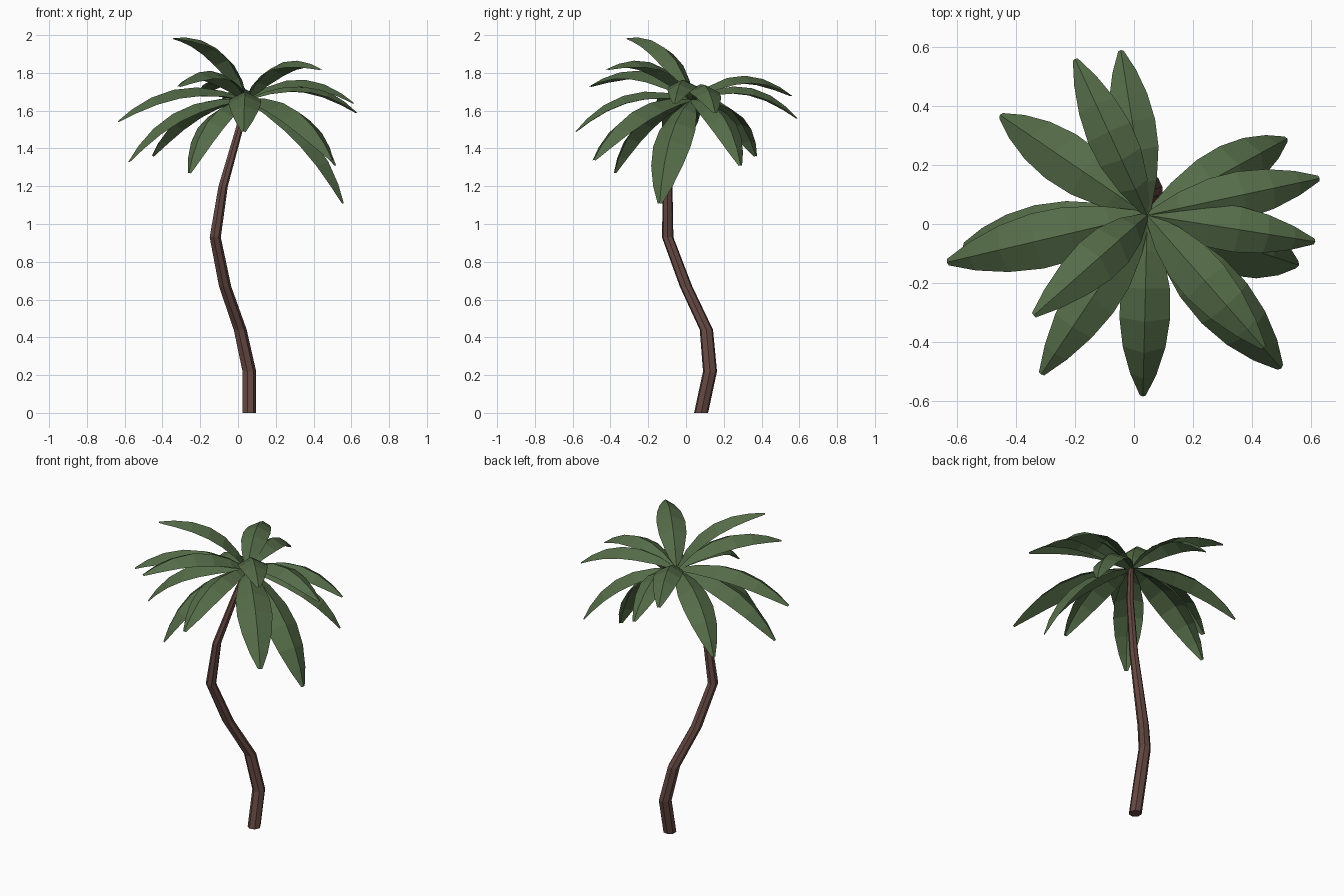
import bpy, bmesh, math
from mathutils import Vector

if "Cube" in bpy.data.objects:
    bpy.data.objects.remove(bpy.data.objects["Cube"])


def material(name, color):
    m = bpy.data.materials.new(name)
    m.diffuse_color = (*color, 1)
    m.use_nodes = True
    m.node_tree.nodes["Principled BSDF"].inputs["Base Color"].default_value = m.diffuse_color
    return m


def finish(bm, name, mat):
    mesh = bpy.data.meshes.new(name)
    bm.to_mesh(mesh)
    bm.free()
    mesh.materials.append(mat)
    ob = bpy.data.objects.new(name, mesh)
    bpy.context.collection.objects.link(ob)
    return ob


bark = material("bark", (0.13, 0.065, 0.055))
green = material("leaf_green", (0.09, 0.15, 0.065))

# Trunk: bent low-poly tube, (x, y, z, radius) at each ring
SIDES = 7
path = [(0.058, 0.08, 0, 0.038), (0.058, 0.127, 0.22, 0.038),
        (0.01, 0.108, 0.44, 0.036), (-0.07, 0.0, 0.67, 0.034),
        (-0.122, -0.097, 0.93, 0.031), (-0.08, -0.097, 1.2, 0.026),
        (0.005, -0.03, 1.5, 0.021), (0.045, 0.025, 1.66, 0.017)]
bm = bmesh.new()
rings = []
for x, y, z, r in path:
    angles = [2 * math.pi * i / SIDES for i in range(SIDES)]
    rings.append([bm.verts.new((x + r * math.cos(a), y + r * math.sin(a), z)) for a in angles])
for lo, hi in zip(rings, rings[1:]):
    for i in range(SIDES):
        j = (i + 1) % SIDES
        bm.faces.new((lo[i], lo[j], hi[j], hi[i]))
bm.faces.new(rings[0][::-1])
bm.faces.new(rings[-1])
finish(bm, "trunk", bark)

# Leaf outline: (position along the leaf, share of full half width)
OUTLINE = [(0, 0.15), (0.17, 0.66), (0.36, 0.96), (0.54, 1.0), (0.72, 0.84), (0.88, 0.52), (1, 0.12)]
CROWN = Vector((0.045, 0.03, 1.66))


def leaf(name, tip):
    """Arched leaf folded along its midrib, from the crown to the tip."""
    chord = Vector(tip) - CROWN
    length = chord.length
    along = chord.normalized()
    side = Vector((0, 0, 1)).cross(along).normalized()
    up = along.cross(side)
    sag = 0.115
    half = 0.135 * length
    bm = bmesh.new()
    rows = []
    for t, w in OUTLINE:
        mid = CROWN + chord * t + up * (4 * sag * t * (1 - t))
        tangent = (chord + up * (4 * sag * (1 - 2 * t))).normalized()
        normal = tangent.cross(side)
        rows.append([bm.verts.new(mid + side * (s * w * half) - normal * (abs(s) * 0.5 * w * half))
                     for s in (1, 0, -1)])
    for a, b in zip(rows, rows[1:]):
        for k in (0, 1):
            bm.faces.new((a[k], a[k + 1], b[k + 1], b[k]))
    finish(bm, name, green)


# Crown: fifteen leaves given by their tips
tips = [(-0.2, 0.56, 1.68), (-0.045, 0.59, 1.56), (-0.34, -0.31, 1.985),
        (-0.455, 0.37, 1.36), (-0.58, -0.075, 1.33), (-0.635, -0.13, 1.545),
        (-0.315, -0.51, 1.73), (0.03, -0.585, 1.49), (0.5, -0.49, 1.34),
        (0.44, -0.42, 1.82), (0.56, -0.14, 1.11), (0.615, -0.06, 1.64),
        (0.63, 0.155, 1.59), (0.52, 0.29, 1.31), (-0.26, -0.38, 1.27)]
for n, tip in enumerate(tips):
    leaf(f"leaf_{n + 1}", tip)
